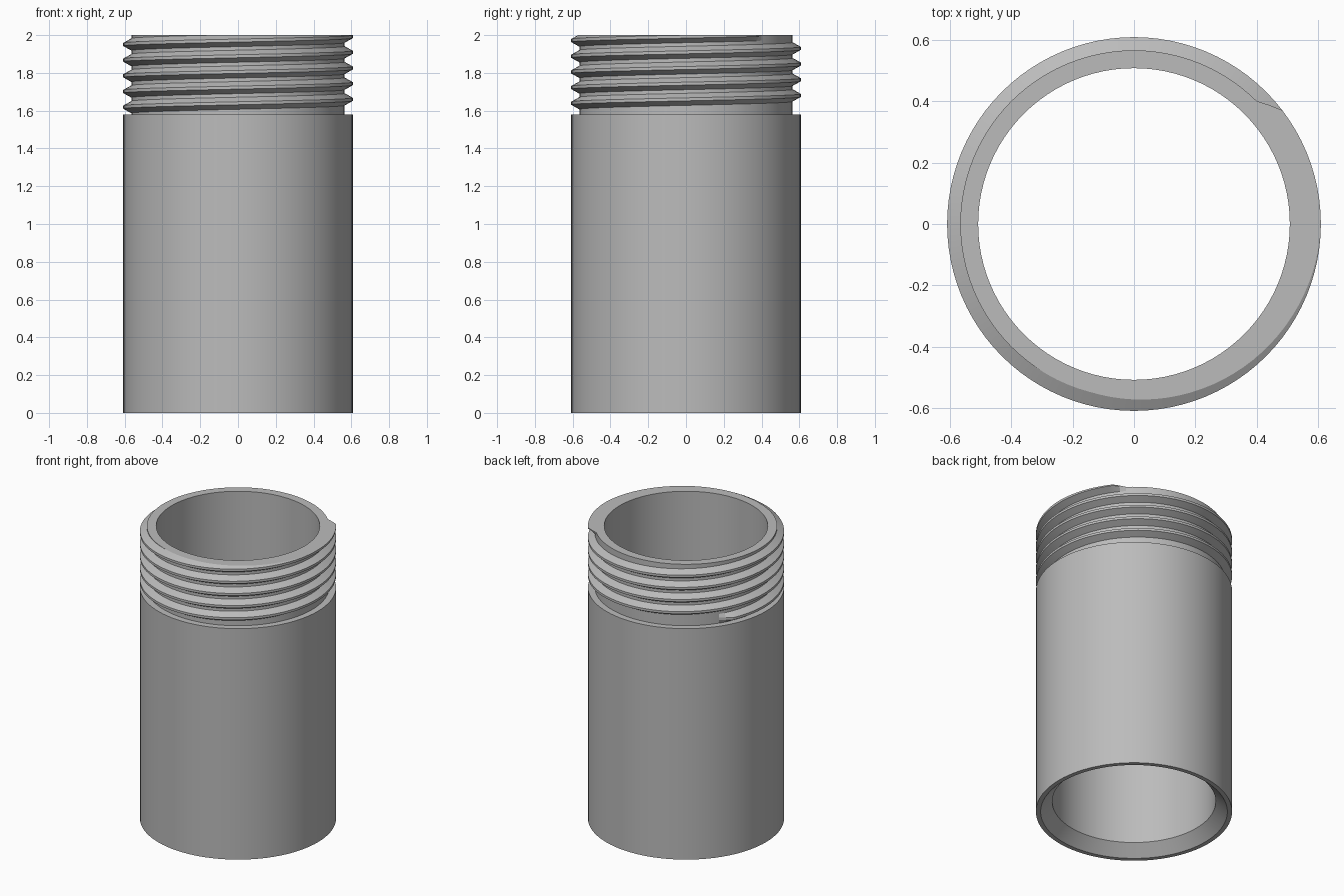
import bpy, bmesh
from math import sin, cos, radians

if "Cube" in bpy.data.objects:
    bpy.data.objects.remove(bpy.data.objects["Cube"], do_unlink=True)

SIDES = 96
STEP = 360 / SIDES
BORE, ROOT, OUTER = 0.507, 0.565, 0.608
SHOULDER, TOP = 1.58, 2.0

grey = bpy.data.materials.new("plain grey")
grey.use_nodes = True
grey.diffuse_color = (0.5, 0.5, 0.5, 1)
grey.node_tree.nodes["Principled BSDF"].inputs["Base Color"].default_value = (0.5, 0.5, 0.5, 1)


def ring(bm, angle, section):
    a = radians(angle)
    return [bm.verts.new((r * cos(a), r * sin(a), z)) for r, z in section]


def bridge(bm, a, b):
    n = len(a)
    for i in range(n):
        j = (i + 1) % n
        bm.faces.new((a[i], b[i], b[j], a[j]))


def finish(bm, name):
    bmesh.ops.recalc_face_normals(bm, faces=bm.faces)
    mesh = bpy.data.meshes.new(name)
    bm.to_mesh(mesh)
    bm.free()
    mesh.materials.append(grey)
    obj = bpy.data.objects.new(name, mesh)
    bpy.context.collection.objects.link(obj)
    bpy.ops.object.select_all(action='DESELECT')
    obj.select_set(True)
    bpy.context.view_layer.objects.active = obj
    bpy.ops.object.shade_smooth_by_angle(angle=radians(25))


# Tube body with a chamfered lower mouth and a stepped-in neck
profile = [(BORE, 0.072), (0.579, 0), (OUTER, 0), (OUTER, SHOULDER),
           (ROOT, SHOULDER), (ROOT, TOP), (BORE, TOP)]
bm = bmesh.new()
rings = [ring(bm, i * STEP, profile) for i in range(SIDES)]
for i in range(SIDES):
    bridge(bm, rings[i], rings[(i + 1) % SIDES])
finish(bm, "tube_body")

# Helical thread ridge, tapering into the neck at both ends
PITCH = 0.083
FIRST, LAST = 39, 492      # start and end, counted in steps round the axis
TAPER = 2
CREST, BASE = 0.008, 0.032  # half heights of the ridge
bm = bmesh.new()
rings = []
for i in range(FIRST, LAST + 1):
    fade = min(1, (i - FIRST) / TAPER, (LAST - i) / TAPER)
    r = ROOT + (OUTER - ROOT) * max(fade, 0.01)
    z = 1.577 + PITCH * i / SIDES
    rings.append(ring(bm, i * STEP, [(ROOT, z - BASE), (r, z - CREST),
                                     (r, z + CREST), (ROOT, z + BASE)]))
for a, b in zip(rings, rings[1:]):
    bridge(bm, a, b)
bm.faces.new(rings[0])
bm.faces.new(rings[-1])
bmesh.ops.recalc_face_normals(bm, faces=bm.faces)

# Trim the ridge flush with the top of the neck and close the cut
cut = bmesh.ops.bisect_plane(bm, geom=bm.verts[:] + bm.edges[:] + bm.faces[:],
                             plane_co=(0, 0, TOP), plane_no=(0, 0, 1), clear_outer=True)
edges = [e for e in cut["geom_cut"] if isinstance(e, bmesh.types.BMEdge)]
cap = bmesh.ops.triangle_fill(bm, edges=edges, use_beauty=True, normal=(0, 0, 1))
finish(bm, "thread_ridge")
